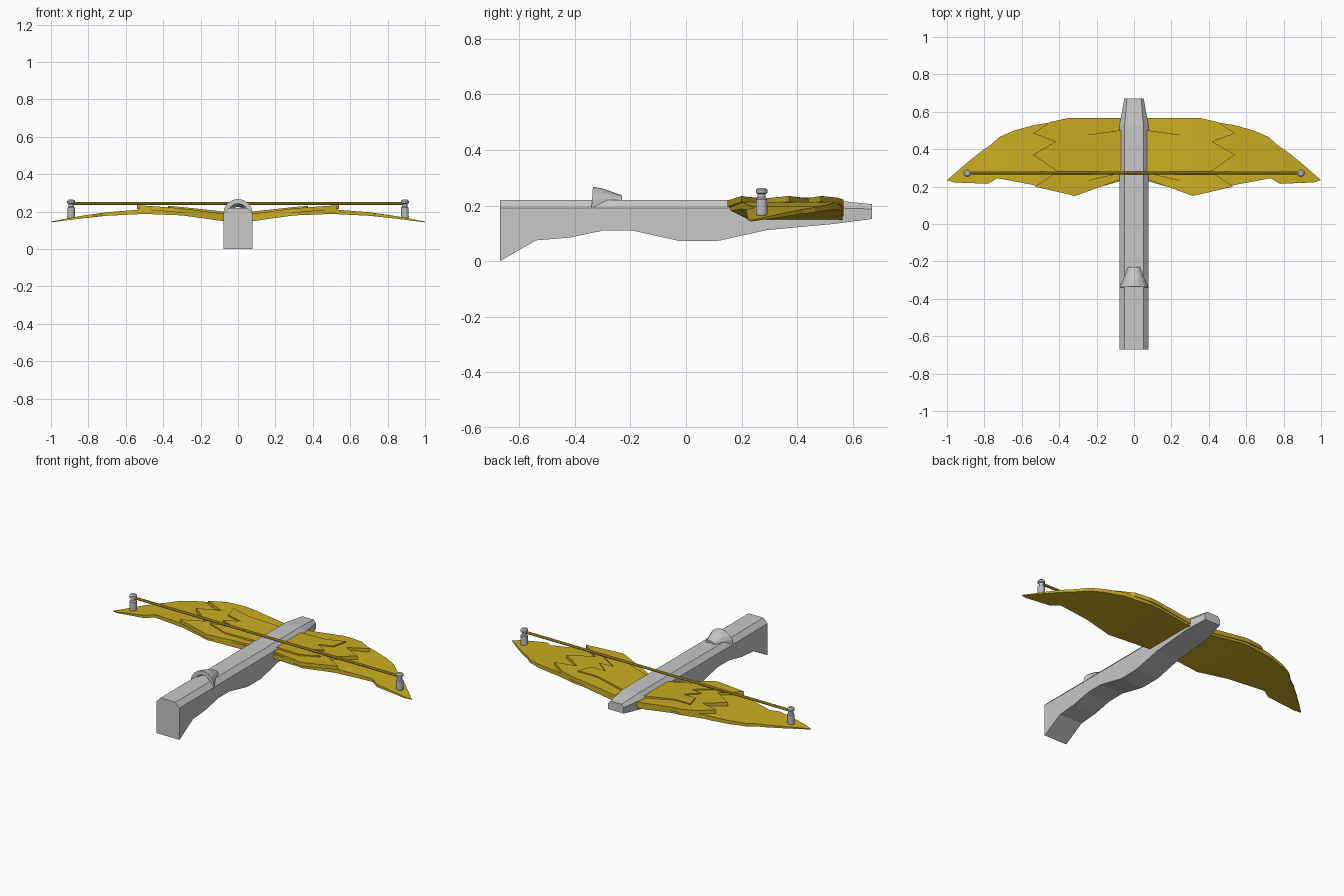
import bpy, bmesh, math
from mathutils import Matrix

cube = bpy.data.objects.get("Cube")
if cube:
    bpy.data.objects.remove(cube, do_unlink=True)


def material(name, rgb):
    m = bpy.data.materials.new(name)
    m.use_nodes = True
    m.diffuse_color = (*rgb, 1)
    m.node_tree.nodes["Principled BSDF"].inputs["Base Color"].default_value = (*rgb, 1)
    return m


GREY = material("pale grey", (0.58, 0.58, 0.58))
STEEL = material("steel", (0.5, 0.5, 0.54))
GOLD = material("gold", (0.6, 0.42, 0.016))


def finish(bm, name, mat):
    bmesh.ops.recalc_face_normals(bm, faces=bm.faces)
    me = bpy.data.meshes.new(name)
    bm.to_mesh(me)
    bm.free()
    me.materials.append(mat)
    ob = bpy.data.objects.new(name, me)
    bpy.context.collection.objects.link(ob)
    return ob


def loft(name, rings, mat):
    """Join equal closed rings of points and cap both ends."""
    bm = bmesh.new()
    loops = [[bm.verts.new(p) for p in r] for r in rings]
    n = len(loops[0])
    for a, b in zip(loops, loops[1:]):
        for i in range(n):
            j = (i + 1) % n
            bm.faces.new((a[i], a[j], b[j], b[i]))
    bm.faces.new(loops[0])
    bm.faces.new(loops[-1])
    return finish(bm, name, mat)


def interp(table, x):
    for (x0, z0), (x1, z1) in zip(table, table[1:]):
        if x <= x1:
            return z0 + (z1 - z0) * (x - x0) / (x1 - x0)
    return table[-1][1]


# Stock: chamfered section swept along a wavy underside
UNDERSIDE = [(-.67, 0), (-.54, .075), (-.42, .085), (-.3, .11), (-.19, .11),
             (-.02, .072), (.11, .072), (.29, .112), (.53, .134), (.67, .152)]
rings = []
for y, low in UNDERSIDE:
    tip = max(0, (y - .53) / .14)
    w, t, top = .077 - .025 * tip, .05 - .012 * tip, .22 - .015 * tip
    rings.append([(-w, y, low), (w, y, low), (w, y, .192 - .004 * tip),
                  (t, y, top), (-t, y, top), (-w, y, .192 - .004 * tip)])
loft("stock", rings, GREY)


# Hood on the stock: half cone shell, wide mouth toward the front
def arch(w, h, base, y_low, y_top, thick):
    def arc(k):
        pts = []
        for i in range(9):
            a = math.pi * i / 8
            s = math.sin(a)
            pts.append(((w - k) * math.cos(a), y_low + (y_top - y_low) * s,
                        base + (h - k) * s))
        return pts
    return arc(0) + arc(thick)[::-1]


loft("hood", [arch(.079, .078, .19, -.34, -.335, .025),
              arch(.06, .062, .2, -.3, -.3, .025),
              arch(.034, .027, .21, -.23, -.23, .012)], GREY)

# Wings: layered feather sheets bent along the span
LAYERS = {
    "outer_feathers": (
        [(0, .565), (.35, .56), (.45, .542), (.53, .53), (.64, .5), (.72, .465),
         (.77, .42), (.815, .39), (.89, .33), (1, .235), (.96, .222), (.78, .215),
         (.73, .245), (.52, .205), (.315, .16), (0, .25)],
        [(0, .142), (.1, .152), (.3, .18), (.5, .188), (.7, .178), (.85, .162), (1, .143)],
        [(0, .03), (.5, .025), (.85, .014), (1, .004)]),
    "middle_feathers": (
        [(0, .567), (.35, .567), (.45, .545), (.54, .485), (.42, .44), (.54, .37),
         (.41, .28), (.53, .2), (.315, .15), (.08, .235), (0, .235)],
        [(0, .155), (.1, .165), (.3, .194), (.54, .214)],
        [(0, .028), (.54, .021)]),
    "inner_feathers": (
        [(0, .505), (.08, .5), (.26, .475), (.375, .495), (.35, .41), (.26, .395),
         (.34, .34), (.26, .32), (.37, .26), (.25, .23), (.08, .27), (0, .27)],
        [(0, .165), (.1, .178), (.3, .203), (.4, .213)],
        [(0, .027), (.4, .02)]),
}


def feather_sheet(name, outline, base, thick, side):
    bm = bmesh.new()
    bm.faces.new([bm.verts.new((x, y, 0)) for x, y in outline])
    bmesh.ops.triangulate(bm, faces=bm.faces[:])
    for k in range(1, 10):
        bmesh.ops.bisect_plane(bm, geom=bm.verts[:] + bm.edges[:] + bm.faces[:],
                               plane_co=(k / 10, 0, 0), plane_no=(1, 0, 0))
    bmesh.ops.triangulate(bm, faces=bm.faces[:])
    for v in bm.verts:
        v.co.z = interp(base, v.co.x)
    top = bmesh.ops.extrude_face_region(bm, geom=bm.faces[:], use_keep_orig=True)
    for v in top["geom"]:
        if isinstance(v, bmesh.types.BMVert):
            v.co.z += interp(thick, v.co.x)
    bmesh.ops.transform(bm, matrix=Matrix.Diagonal((side, 1, 1, 1)), verts=bm.verts)
    finish(bm, name, GOLD)


def turned_post(name, x, y):
    profile = [(.018, .16), (.021, .172), (.02, .222), (.014, .227), (.014, .242),
               (.021, .246), (.021, .257), (.013, .264)]
    loft(name, [[(x + r * math.cos(i * math.pi / 6), y + r * math.sin(i * math.pi / 6), z)
                 for i in range(12)] for r, z in profile], STEEL)


for side, label in ((1, "left"), (-1, "right")):
    for part, (outline, base, thick) in LAYERS.items():
        feather_sheet(label + "_" + part, outline, base, thick, side)
    turned_post(label + "_post", side * .892, .272)

# Bow string between the posts
loft("bow_string", [[(x, .272 + .008 * math.cos(i * math.pi / 4),
                      .243 + .008 * math.sin(i * math.pi / 4)) for i in range(8)]
                    for x in (-.9, .9)], GOLD)
